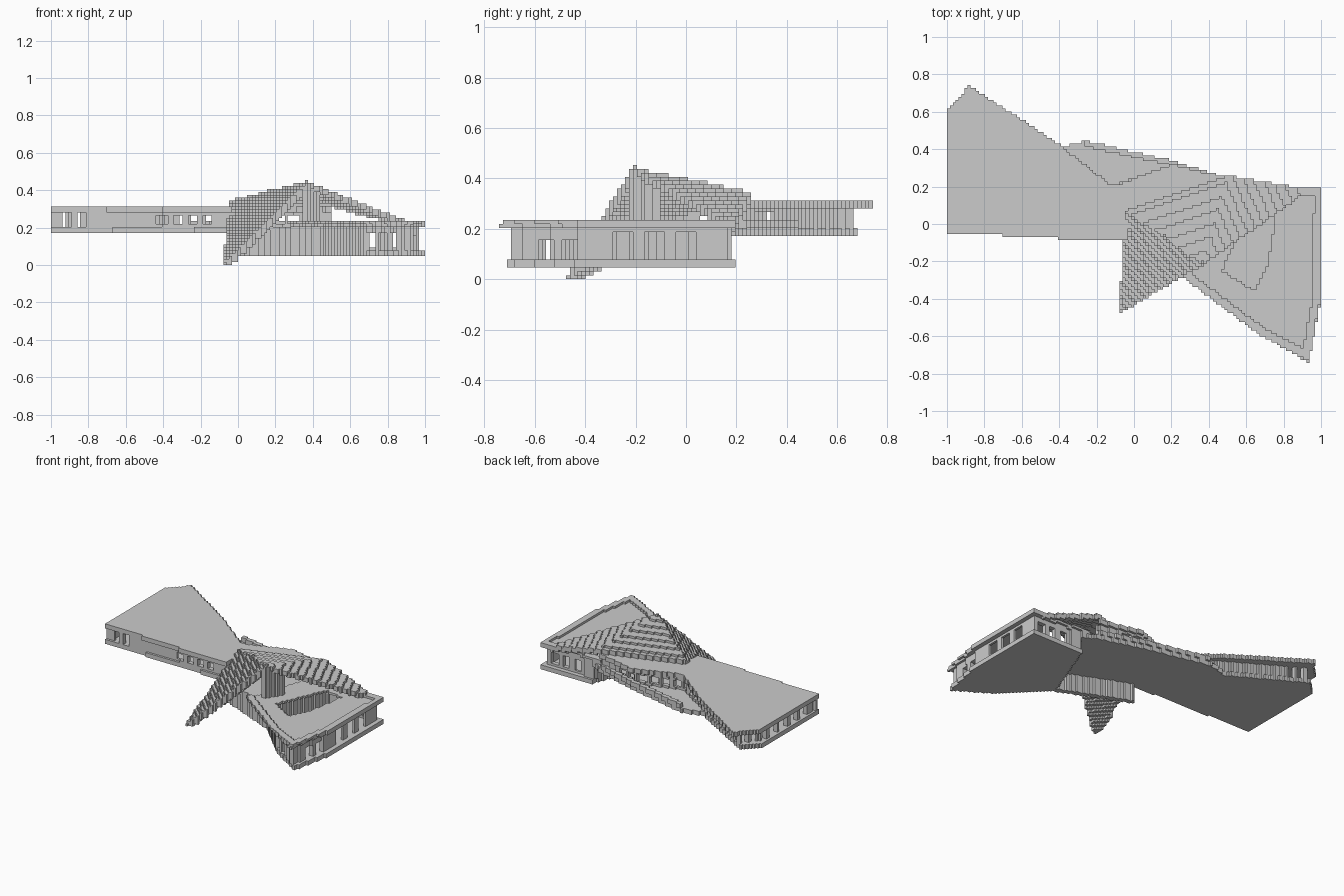
import bpy
from math import floor, hypot

if "Cube" in bpy.data.objects:
    bpy.data.objects.remove(bpy.data.objects["Cube"])

S = 2 / 128                       # block size of the stepped style
NX, NY, Y0 = 128, 95, -0.742


def centre(i, j):
    return -1 + (i + .5) * S, Y0 + (j + .5) * S


def build(name, cells):
    """Skin a set of blocks with outward quads."""
    verts, index, faces = [], {}, []

    def vid(c):
        if c not in index:
            index[c] = len(verts)
            verts.append((-1 + c[0] * S, Y0 + c[1] * S, c[2] * S))
        return index[c]

    for c in cells:
        for a in range(3):
            for side in (0, 1):
                n = list(c)
                n[a] += 1 if side else -1
                if tuple(n) in cells:
                    continue
                quad = []
                for du, dv in ((0, 0), (1, 0), (1, 1), (0, 1)):
                    p = list(c)
                    p[a] += side
                    p[(a + 1) % 3] += du
                    p[(a + 2) % 3] += dv
                    quad.append(vid(tuple(p)))
                faces.append(quad if side else quad[::-1])
    mesh = bpy.data.meshes.new(name)
    mesh.from_pydata(verts, [], faces)
    ob = bpy.data.objects.new(name, mesh)
    bpy.context.collection.objects.link(ob)
    return ob


def inside(x, y, poly):
    hit = False
    for (x1, y1), (x2, y2) in zip(poly, poly[1:] + poly[:1]):
        if (y1 > y) != (y2 > y) and x < (x2 - x1) * (y - y1) / (y2 - y1) + x1:
            hit = not hit
    return hit


def slab(poly, k0, k1, hole=None):
    cells = set()
    for i in range(NX):
        for j in range(NY):
            x, y = centre(i, j)
            if inside(x, y, poly) and not (hole and inside(x, y, hole)):
                cells |= {(i, j, k) for k in range(k0, k1)}
    return cells


def wall(path, k0, k1, gaps=(), half=.014):
    """Wall along a path; gaps are (start, end, sill, head) by path length."""
    cells = set()
    for i in range(NX):
        for j in range(NY):
            x, y = centre(i, j)
            run, best = 0, None
            for (x1, y1), (x2, y2) in zip(path, path[1:]):
                dx, dy = x2 - x1, y2 - y1
                ln = hypot(dx, dy)
                t = min(1, max(0, ((x - x1) * dx + (y - y1) * dy) / ln ** 2))
                d = hypot(x - x1 - t * dx, y - y1 - t * dy)
                if d <= half and (best is None or d < best[0]):
                    best = (d, run + t * ln)
                run += ln
            if best:
                for k in range(k0, k1):
                    if not any(a < best[1] < b and s <= k < h for a, b, s, h in gaps):
                        cells.add((i, j, k))
    return cells


def sheet(tri, thick):
    """Sloping triangular shell."""
    (ax, ay, az), (bx, by, bz), (cx, cy, cz) = tri
    det = (by - cy) * (ax - cx) + (cx - bx) * (ay - cy)
    cells = set()
    for i in range(NX):
        for j in range(NY):
            x, y = centre(i, j)
            u = ((by - cy) * (x - cx) + (cx - bx) * (y - cy)) / det
            v = ((cy - ay) * (x - cx) + (ax - cx) * (y - cy)) / det
            w = 1 - u - v
            if min(u, v, w) >= -.015:
                z = u * az + v * bz + w * cz
                top = floor(z / S + .5)
                cells |= {(i, j, k) for k in range(max(0, floor((z - thick) / S + .5)), max(top, 1))}
    return cells


def windows(start, end, pitch, width, sill, head):
    out = []
    while start + width <= end:
        out.append((start, start + width, sill, head))
        start += pitch
    return out


# Upper wing: floor, bow-tie roof
build("upper_floor", slab([(-1, -.05), (-1, .57), (-.9, .68), (-.42, .40), (-.27, .44),
                           (.2, .33), (.5, .24), (.6, .18), (.43, -.27), (-.05, -.085)], 11, 13))
build("upper_roof", slab([(-1, -.05), (-1, .61), (-.88, .74), (-.42, .44), (-.13, .215),
                          (-.07, .215), (.2, .32), (.5, .25), (.4, .19), (-.03, .03),
                          (-.03, -.085), (-.36, -.08), (-.74, -.06)], 18, 20))

# Upper wing walls with window bays
build("upper_front_wall", wall([(-.98, -.03), (-.04, -.06)], 13, 18,
      windows(.04, .2, .08, .05, 13, 18) + windows(.55, .92, .08, .055, 14, 17)))
build("upper_back_wall", wall([(-.95, .55), (-.88, .65), (-.43, .38), (-.13, .19), (.2, .29), (.48, .22)],
      13, 18, windows(.02, .25, .06, .035, 13, 18) + windows(.7, 1.55, .08, .055, 14, 17)))
build("upper_end_wall", wall([(-.97, 0), (-.97, .5)], 13, 18, windows(.06, .5, .11, .08, 13, 18)))
build("back_terrace_parapet", wall([(-.26, .43), (.2, .325), (.48, .24)], 13, 15))

# Lower wing: floor, deck with opening, raised rim
build("lower_floor", slab([(1, .19), (.6, .19), (.42, -.28), (.7, -.56), (.94, -.71), (1, -.4)], 3, 5))
build("lower_deck", slab([(.28, -.28), (.7, -.6), (.93, -.74), (.96, -.55), (1, -.4), (1, .2),
                          (.75, .165), (.52, .2), (.45, .25)], 13, 14,
                         [(.47, -.25), (.65, -.36), (.72, -.2), (.76, .07), (.62, .1)]))
build("deck_rim", wall([(.29, -.28), (.7, -.585), (.92, -.70), (.975, -.4), (.985, .18), (.75, .155),
                        (.55, .18)], 14, 15, half=.022))

# Lower wing walls
build("retaining_wall", wall([(-.04, -.075), (.43, -.275)], 3, 13, half=.018))
build("lower_front_wall", wall([(.43, -.27), (.7, -.535), (.91, -.68)], 5, 13,
      windows(.38, .6, .07, .045, 5, 11)))
build("lower_side_wall", wall([(.91, -.68), (.96, -.35), (.96, .14)], 5, 13,
      windows(.09, .32, .1, .07, 5, 10) + windows(.4, .8, .12, .08, 5, 12)))
build("lower_back_wall", wall([(.96, .15), (.6, .16), (.43, -.27)], 5, 13,
      windows(.03, .3, .09, .05, 6, 11)))

# Folded canopy: three facets meeting at one peak, with a pointed leg
peak, left, back = (.37, -.21, .445), (-.04, .07, .345), (.5, .25, .345)
right, tip = (.93, .18, .225), (-.075, -.47, .015)
build("folded_canopy", sheet((peak, left, back), .035)
      | sheet((peak, back, right), .035) | sheet((peak, left, tip), .055))

# Screen under the peak
build("peak_screen", wall([(.36, -.21), (.42, -.12)], 13, 26, half=.018))
